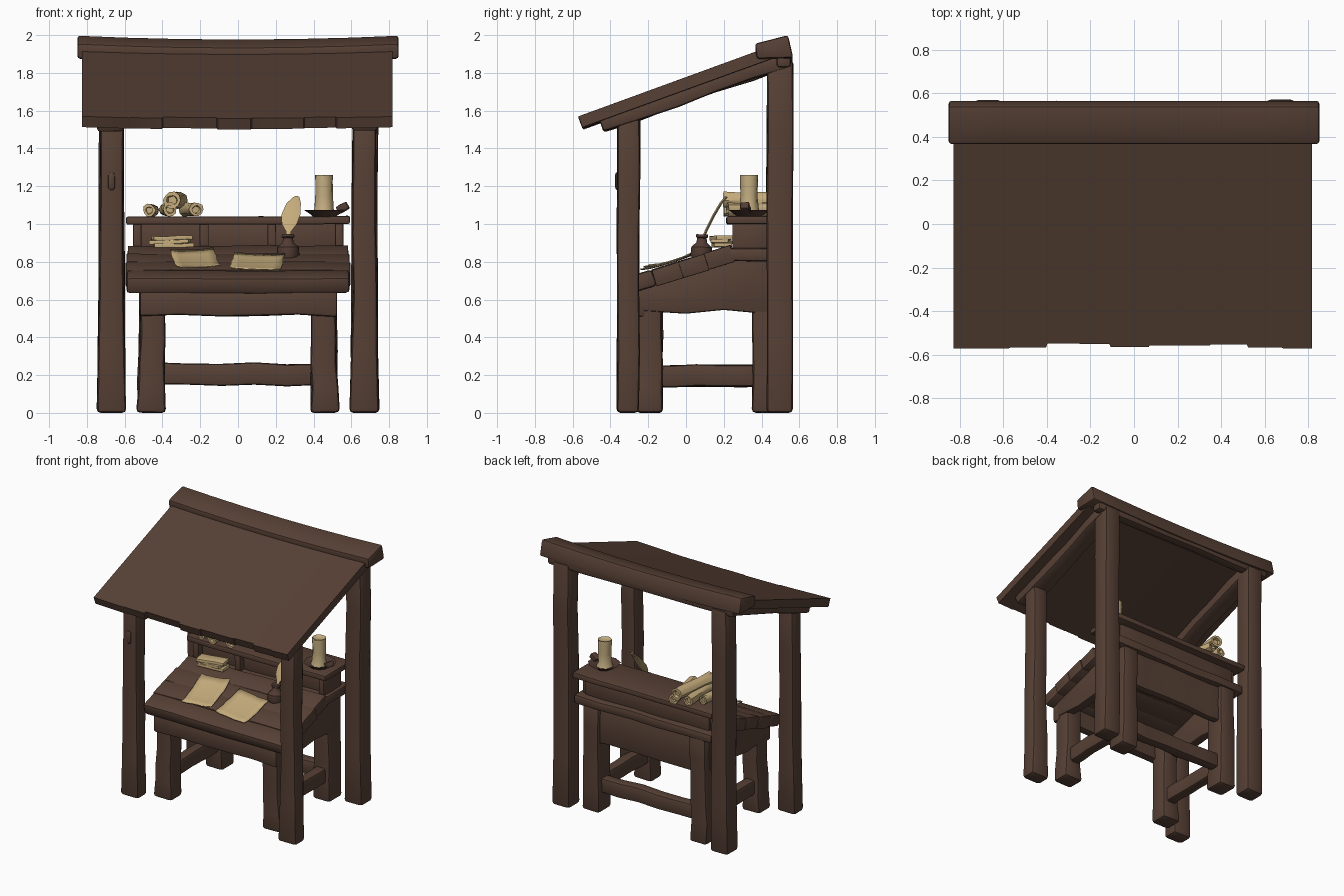
import bpy, bmesh, math, random
from mathutils import Vector, Matrix

random.seed(4)
if "Cube" in bpy.data.objects:
    bpy.data.objects.remove(bpy.data.objects["Cube"])


def material(name, rgb):
    m = bpy.data.materials.new(name)
    m.use_nodes = True
    m.diffuse_color = (*rgb, 1)
    m.node_tree.nodes["Principled BSDF"].inputs["Base Color"].default_value = (*rgb, 1)
    return m


wood = material("brown wood", (0.095, 0.052, 0.036))
paper = material("parchment", (0.56, 0.41, 0.2))
wax = material("candle wax", (0.55, 0.42, 0.22))
clay = material("dark clay", (0.085, 0.045, 0.034))
parts = []


def finish(name, bm, mat):
    bmesh.ops.recalc_face_normals(bm, faces=bm.faces[:])
    me = bpy.data.meshes.new(name)
    bm.to_mesh(me)
    bm.free()
    me.materials.append(mat)
    ob = bpy.data.objects.new(name, me)
    bpy.context.scene.collection.objects.link(ob)
    parts.append(ob)
    return ob


def loft(name, rings, mat=wood, bevel=0.0):
    """Skin a list of equal point rings and close both ends."""
    bm = bmesh.new()
    vs = [[bm.verts.new(p) for p in r] for r in rings]
    n = len(vs[0])
    for r, s in zip(vs, vs[1:]):
        for i in range(n):
            bm.faces.new((r[i], r[(i + 1) % n], s[(i + 1) % n], s[i]))
    bm.faces.new(vs[0])
    bm.faces.new(vs[-1])
    bmesh.ops.recalc_face_normals(bm, faces=bm.faces[:])
    if bevel:
        edges = [e for e in bm.edges if e.calc_face_angle(0) > 0.6]
        bmesh.ops.bevel(bm, geom=edges, offset=bevel, segments=2, profile=0.5,
                        affect='EDGES', clamp_overlap=True)
    return finish(name, bm, mat)


def timber(name, a, b, w, h, up=(0, 0, 1), flare=0.0, wob=0.006, bevel=0.016, n=6, mat=wood):
    """Hand-hewn beam from a to b, w wide and h deep, its width swelling at the start by flare."""
    a, b = Vector(a), Vector(b)
    axis = (b - a).normalized()
    side = axis.cross(Vector(up)).normalized()
    top = side.cross(axis)
    rings = []
    for i in range(n):
        t = i / (n - 1)
        s = 1 + flare * (1 - t) ** 3
        c = a.lerp(b, t) + side * random.uniform(-wob, wob) + top * random.uniform(-wob, wob)
        rings.append([c + side * (i0 * w / 2 * s + random.uniform(-wob, wob) / 2)
                      + top * (j0 * h / 2 + random.uniform(-wob, wob) / 2)
                      for i0, j0 in ((-1, -1), (1, -1), (1, 1), (-1, 1))])
    return loft(name, rings, mat, bevel)


def lathe(name, a, b, profile, mat, sides=12, wob=0.0):
    """Turned part along a-b; the profile holds (fraction, radius) pairs."""
    a, b = Vector(a), Vector(b)
    q = (b - a).to_track_quat('Z', 'Y')
    rings = []
    for t, r in profile:
        rings.append([a.lerp(b, t) + q @ Vector((math.cos(k), math.sin(k), 0)) * (r + random.uniform(-wob, wob))
                      for k in (math.tau * i / sides for i in range(sides))])
    return loft(name, rings, mat)


def prism(name, pts, xs, bevel=0.012, sag=0.0):
    """Side profile (y, z) carried along the listed x stations."""
    half = max(abs(x) for x in xs)
    return loft(name, [[(x, y, z - sag * (1 - (x / half) ** 2)) for y, z in pts] for x in xs], wood, bevel)


# Shelter posts and rafters
for s, label in ((-1, "right"), (1, "left")):
    timber(label + "_front_post", (s * 0.672, -0.305, 0), (s * 0.668, -0.305, 1.58), 0.122, 0.118,
           up=(0, 1, 0), flare=0.28, wob=0.004, bevel=0.022)
    timber(label + "_back_post", (s * 0.672, 0.495, 0), (s * 0.672, 0.5, 1.87), 0.135, 0.138,
           up=(0, 1, 0), flare=0.12, wob=0.004, bevel=0.022)
    timber(label + "_rafter", (s * 0.67, -0.45, 1.525), (s * 0.67, 0.54, 1.875), 0.14, 0.085)
timber("post_peg", (-0.67, -0.375, 1.225), (-0.67, -0.33, 1.225), 0.04, 0.1, n=3, wob=0.003)

# Roof sheet of merged boards with stepped eaves, sagging toward the middle
rings = []
edges = [-0.83, -0.57, -0.4, -0.25, -0.11, 0.07, 0.2, 0.35, 0.52, 0.68, 0.82]
for i, (l, r) in enumerate(zip(edges, edges[1:])):
    y0 = -0.57 + random.uniform(0, 0.025) * (0 < i < 9)
    for x in (l + 0.003, r - 0.003):
        z0 = 1.57 + 0.365 * (y0 + 0.57) - 0.015 * (1 - (x / 0.83) ** 2)
        rise = 0.365 * (0.53 - y0)
        rings.append([(x, y0 + 0.022, z0 - 0.057), (x, y0, z0), (x, 0.53, z0 + rise), (x, 0.55, z0 + rise - 0.06)])
loft("roof_boards", rings)
prism("ridge_cap", [(0.365, 1.955), (0.54, 2.0), (0.568, 1.88), (0.375, 1.875)],
      [-0.85, -0.6, -0.3, 0, 0.3, 0.6, 0.85], 0.014, 0.02)
timber("back_beam", (-0.79, 0.52, 1.865), (0.79, 0.52, 1.865), 0.075, 0.07, wob=0.004)

# Desk legs, stretchers and aprons
for s, label in ((-1, "right"), (1, "left")):
    timber(label + "_front_leg", (s * 0.46, -0.195, 0), (s * 0.448, -0.195, 0.66), 0.13, 0.14,
           up=(0, 1, 0), flare=0.2, wob=0.004, bevel=0.022)
    timber(label + "_back_leg", (s * 0.46, 0.43, 0), (s * 0.45, 0.435, 0.82), 0.135, 0.16,
           up=(0, 1, 0), flare=0.1, wob=0.004, bevel=0.022)
    timber(label + "_stretcher", (s * 0.455, -0.18, 0.195), (s * 0.455, 0.4, 0.195), 0.08, 0.115, wob=0.004)
    prism(label + "_side_panel", [(-0.25, 0.54), (0, 0.525), (0.2, 0.545), (0.36, 0.53), (0.46, 0.53),
                                  (0.46, 0.82), (0.26, 0.83), (-0.25, 0.67)],
          [s * 0.455, s * 0.525])
timber("back_stretcher", (-0.43, 0.43, 0.205), (0.43, 0.43, 0.205), 0.08, 0.115)
timber("front_apron", (-0.52, -0.25, 0.585), (0.525, -0.25, 0.585), 0.07, 0.14)
timber("back_apron", (-0.5, 0.46, 0.67), (0.5, 0.46, 0.67), 0.06, 0.28)

# Sloping desk top of four close boards plus the level board behind
slope = Vector((0, -0.3, 0.954))
for i in range(4):
    y = -0.235 + i * 0.137
    z = 0.69 + 0.31 * (y + 0.245)
    end = random.uniform(0.582, 0.596)
    timber(f"desk_board_{i}", (-end, y, z), (end, y, z), 0.15, 0.09, up=slope,
           wob=0.003, bevel=0.02 if i == 0 else 0.005)
timber("desk_back_board", (-0.585, 0.375, 0.835), (0.585, 0.375, 0.835), 0.3, 0.07, wob=0.004)

# Pigeonhole shelf
timber("shelf_top", (-0.592, 0.375, 1.02), (0.592, 0.375, 1.02), 0.32, 0.042, wob=0.003, bevel=0.009)
timber("shelf_back", (-0.53, 0.45, 0.93), (0.53, 0.45, 0.93), 0.05, 0.15, wob=0.003)
timber("shelf_panel", (-0.52, 0.31, 0.93), (0.52, 0.31, 0.93), 0.03, 0.15, wob=0.002)
for i, x in enumerate((-0.535, -0.18, 0.18, 0.535)):
    timber(f"shelf_divider_{i}", (x, 0.245, 0.93), (x, 0.46, 0.93), 0.045, 0.16, wob=0.003, bevel=0.007, n=3)

# Rolled scrolls stacked on the shelf
roll = [(0.06, 0.5), (0, 0.6), (0, 1), (0.3, 0.93), (0.7, 0.95), (1, 1), (1, 0.6), (0.94, 0.5)]
for i, (x0, y0, x1, y1, z, r) in enumerate((
        (-0.47, 0.22, -0.45, 0.44, 1.073, 0.033), (-0.36, 0.2, -0.38, 0.52, 1.077, 0.037),
        (-0.22, 0.22, -0.28, 0.55, 1.077, 0.038), (-0.35, 0.2, -0.31, 0.56, 1.125, 0.046))):
    lathe(f"scroll_{i}", (x0, y0, z), (x1, y1, z), [(t, r * k) for t, k in roll], paper, 10, 0.004)

# Candle on its dish
lathe("candle_dish", (0.46, 0.335, 1.038), (0.46, 0.335, 1.075),
      [(0, 0.06), (0.3, 0.075), (1, 0.115), (0.95, 0.1), (0.5, 0.06)], clay, 9, 0.003)
timber("dish_handle", (0.53, 0.32, 1.07), (0.58, 0.31, 1.1), 0.045, 0.04, n=3, wob=0.004, bevel=0.006, mat=clay)
lathe("candle", (0.455, 0.335, 1.05), (0.455, 0.335, 1.26),
      [(0, 0.062), (0.15, 0.05), (0.5, 0.045), (0.85, 0.048), (1, 0.047), (0.96, 0.035)], wax, 12, 0.003)

# Ink bottle and quill
lathe("ink_bottle", (0.265, 0.08, 0.81), (0.265, 0.085, 0.945),
      [(0, 0.05), (0.2, 0.06), (0.5, 0.057), (0.68, 0.03), (0.85, 0.026), (0.9, 0.034), (1, 0.032)], clay, 10)
quill = [(0.265, 0.08, 0.9, 0.006), (0.268, 0.105, 0.96, 0.014), (0.272, 0.125, 1.0, 0.04),
         (0.28, 0.15, 1.05, 0.05), (0.295, 0.185, 1.11, 0.038), (0.31, 0.215, 1.145, 0.014)]
loft("quill", [[(x - w, y, z), (x, y - 0.006, z + 0.004), (x + w, y, z), (x, y + 0.006, z - 0.004)]
               for x, y, z, w in quill], paper)


# Curled parchment sheets lying on the slope
def sheet(name, x, y, w, d, turn, curl):
    bm = bmesh.new()
    bmesh.ops.create_grid(bm, x_segments=6, y_segments=6, size=0.5)
    rot = Matrix.Rotation(turn, 3, 'Z')
    for v in bm.verts:
        u, t = v.co.x * 2, v.co.y * 2
        p = rot @ Vector((v.co.x * w, v.co.y * d, 0))
        p += Vector((random.uniform(-1, 1), random.uniform(-1, 1), 0)) * 0.004
        v.co = (x + p.x, y + p.y, 0.748 + 0.31 * (y + p.y + 0.245) + curl * (abs(t) ** 3 + 0.5 * abs(u) ** 3))
    ob = finish(name, bm, paper)
    mod = ob.modifiers.new("thickness", 'SOLIDIFY')
    mod.thickness = 0.006


sheet("parchment_right", -0.225, -0.065, 0.23, 0.29, 0.12, 0.016)
sheet("parchment_left", 0.1, -0.1, 0.27, 0.26, -0.1, 0.01)

# Loose pile of folded letters
for i, (x, turn) in enumerate(((-0.34, 0.05), (-0.36, -0.15), (-0.35, 0.15))):
    dx, dy = 0.105 * math.cos(turn), 0.105 * math.sin(turn)
    z = 0.885 + i * 0.02
    timber(f"letter_{i}", (x - dx, 0.19 - dy, z), (x + dx, 0.19 + dy, z + 0.004), 0.095, 0.021,
           wob=0.003, bevel=0.002, n=4, mat=paper)

bpy.ops.object.select_all(action='DESELECT')
for ob in parts:
    ob.select_set(True)
bpy.context.view_layer.objects.active = parts[0]
bpy.ops.object.shade_smooth_by_angle(angle=math.radians(40))
